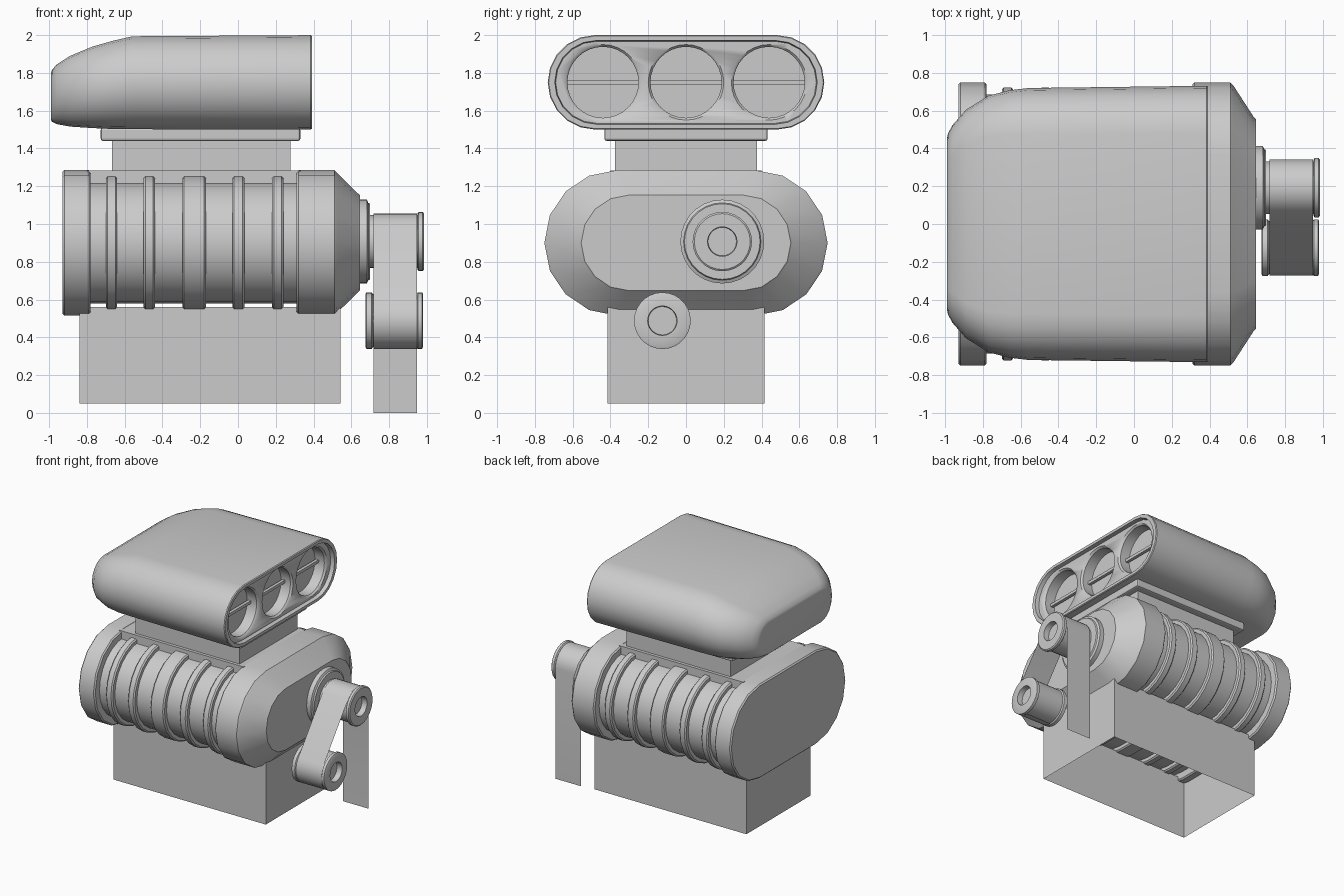
import bpy, bmesh, math
from math import pi, sin, cos

if "Cube" in bpy.data.objects:
    bpy.data.objects.remove(bpy.data.objects["Cube"])


def finish(name, bm, smooth=True):
    bmesh.ops.remove_doubles(bm, verts=bm.verts, dist=0.0002)
    bmesh.ops.recalc_face_normals(bm, faces=bm.faces)
    me = bpy.data.meshes.new(name)
    bm.to_mesh(me)
    bm.free()
    ob = bpy.data.objects.new(name, me)
    bpy.context.collection.objects.link(ob)
    bpy.ops.object.select_all(action='DESELECT')
    ob.select_set(True)
    bpy.context.view_layer.objects.active = ob
    if smooth:
        bpy.ops.object.shade_smooth_by_angle(angle=math.radians(32))
    return ob


def stadium(hw, hh, n):
    """Round-ended outline in the y-z plane (a circle when hw equals hh)."""
    r = min(hw, hh)
    pts = []
    for side in (0, 1):
        c = (hw - r) * (1 - 2 * side)
        for i in range(n + 1):
            a = -pi / 2 + pi * i / n + pi * side
            pts.append((c + r * cos(a), hh / r * r * sin(a)))
    return pts


def loft(name, sections, cy=0, cz=0, n=8):
    """Skin stadium sections (x, half width, half height[, z shift]) along x."""
    bm = bmesh.new()
    rings = []
    for s in sections:
        dz = s[3] if len(s) > 3 else 0
        rings.append([bm.verts.new((s[0], cy + y, cz + dz + z))
                      for y, z in stadium(s[1], s[2], n)])
    m = len(rings[0])
    for a, b in zip(rings, rings[1:]):
        for i in range(m):
            j = (i + 1) % m
            bm.faces.new((a[i], a[j], b[j], b[i]))
    bm.faces.new(rings[0])
    bm.faces.new(rings[-1])
    return finish(name, bm)


def lathe(name, profile, cy, cz, n=14):
    return loft(name, [(x, r, r) for x, r in profile], cy, cz, n)


def box(name, x0, x1, y0, y1, z0, z1, bevel=0, open_ends=False):
    bm = bmesh.new()
    bmesh.ops.create_cube(bm, size=1)
    for v in bm.verts:
        v.co = ((x0 + x1) / 2 + v.co.x * (x1 - x0), (y0 + y1) / 2 + v.co.y * (y1 - y0),
                (z0 + z1) / 2 + v.co.z * (z1 - z0))
    if open_ends:
        bm.normal_update()
        bmesh.ops.delete(bm, geom=[f for f in bm.faces if abs(f.normal.z) > .9], context='FACES')
    if bevel:
        bmesh.ops.bevel(bm, geom=bm.edges[:], offset=bevel, segments=2, profile=.5, affect='EDGES')
    return finish(name, bm, smooth=False)


def band(name, x0, x1, d, b=.01, n=8):
    """Bevelled stadium slab around the housing, inset by d."""
    w, h = .75 - d, .385 - d
    return loft(name, [(x0, w - b, h - b), (x0 + b, w, h), (x1 - b, w, h), (x1, w - b, h - b)], 0, .9, n)


# Manifold skirt, open top and bottom
box("manifold_box", -.84, .543, -.415, .415, .05, .56, open_ends=True)

# Blower housing with ribs, end plates and top plate
band("housing_core", -.85, .40, .065, n=12)
for i, (x0, x1) in enumerate([(-.70, -.64), (-.50, -.44), (-.295, -.17), (-.03, .035), (.18, .24)]):
    band("housing_rib_%d" % (i + 1), x0, x1, .028, n=12)
band("rear_plate", -.93, -.78, 0)
loft("front_cover", [(.31, .74, .375), (.32, .75, .385), (.51, .75, .385), (.525, .735, .37),
                     (.635, .565, .262), (.645, .555, .253)], 0, .9)
box("housing_top_plate", -.80, .33, -.40, .40, 1.18, 1.283)

# Neck and flange under the scoop
box("scoop_neck", -.668, .277, -.375, .375, 1.27, 1.46)
box("neck_flange", -.727, .33, -.432, .432, 1.44, 1.51, bevel=.012)

# Scoop shell, ending in a recessed front face
scoop = loft("air_scoop", [
    (-.99, .455, .125, -.075), (-.985, .48, .138, -.071), (-.96, .525, .158, -.063),
    (-.89, .605, .187, -.047), (-.77, .68, .216, -.026), (-.66, .708, .234, -.013),
    (-.56, .72, .246, -.002), (.385, .732, .25), (.392, .727, .245),
    (.392, .695, .222), (.36, .690, .217)], 0, 1.75, 10)

# Three intake bores with throttle shafts
BORES = (-.44, 0, .44)
for y in BORES:
    cut = lathe("bore_cutter", [(.26, .188), (.345, .188), (.375, .212)], y, 1.75, 16)
    cut.hide_render = True
    mod = scoop.modifiers.new("bore", 'BOOLEAN')
    mod.operation, mod.solver, mod.object = 'DIFFERENCE', 'EXACT', cut
    bpy.context.view_layer.objects.active = scoop
    bpy.ops.object.modifier_apply(modifier=mod.name)
    bpy.data.objects.remove(cut)
for i, y in enumerate(BORES):
    box("throttle_shaft_%d" % (i + 1), .27, .295, y - .195, y + .195, 1.738, 1.762)

# Drive nose and upper pulley
UY, UZ, LY, LZ, R = .192, .907, -.125, .488, .15
lathe("nose_hub", [(.62, .222), (.682, .222), (.69, .205), (.70, .20)], UY, UZ)
lathe("drive_pulley", [(.69, .14), (.95, .14), (.95, .148), (.957, .157), (.978, .157), (.985, .148),
                       (.985, .12), (.985, .078), (.94, .075)], UY, UZ)

# Idler pulley
lathe("idler_pulley", [(.675, .14), (.68, R), (.708, R), (.715, .14), (.945, .14), (.952, R),
                       (.975, R), (.98, .14), (.98, .078), (.935, .075)], LY, LZ)

# Thin belt: up the side, over the drive pulley, down and under the idler
BR = .149
t = math.atan2(UY - LY, UZ - LZ)
tangent = pi - t
path = [(UY + BR, 0)]
path += [(UY + BR * cos(tangent * i / 10), UZ + BR * sin(tangent * i / 10)) for i in range(11)]
path += [(LY + BR * cos(a), LZ + BR * sin(a))
         for a in (tangent + (1.5 * pi - tangent) * i / 8 for i in range(9))]
bm = bmesh.new()
rows = [[bm.verts.new((x, y, z)) for x in (.718, .948)] for y, z in path]
for a, b in zip(rows, rows[1:]):
    bm.faces.new((a[0], a[1], b[1], b[0]))
finish("drive_belt", bm)
